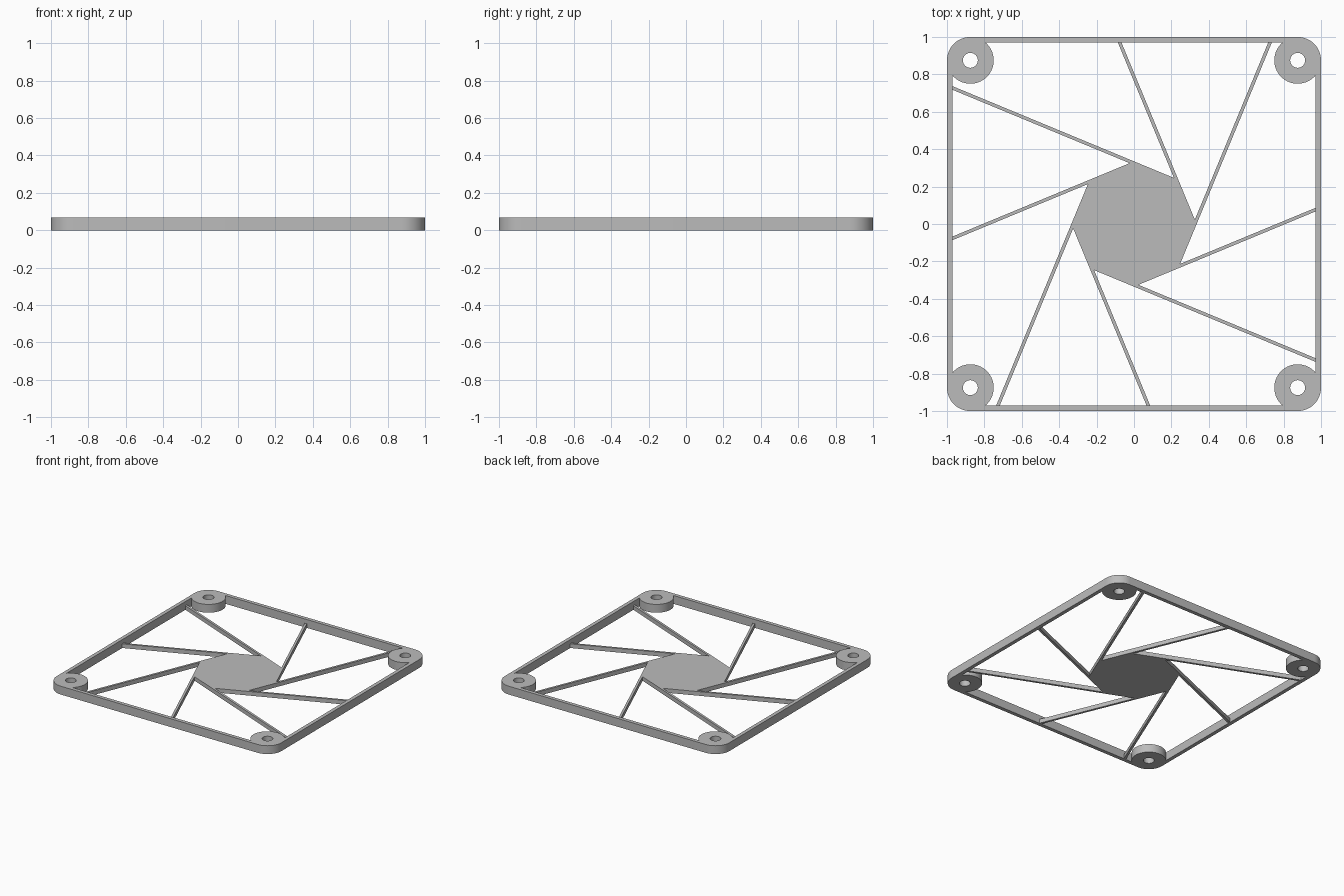
import bpy
from math import pi, cos, sin, tan, acos, radians

if "Cube" in bpy.data.objects:
    bpy.data.objects.remove(bpy.data.objects["Cube"])

FRAME_H, WEB_H = 0.067, 0.033
BOSS, BOSS_R, HOLE_R = 0.875, 0.125, 0.04   # boss centre offset, radius, screw hole
INNER = 0.97                                # inside face of the frame walls
HUB_R, SPOKE_W = 0.335, 0.018

grey = bpy.data.materials.new("grey")
grey.diffuse_color = (0.5, 0.5, 0.5, 1)
grey.use_nodes = True
grey.node_tree.nodes["Principled BSDF"].inputs["Base Color"].default_value = grey.diffuse_color


def arc(cx, cy, r, a0, a1, n):
    return [(cx + r * cos(a0 + (a1 - a0) * i / n),
             cy + r * sin(a0 + (a1 - a0) * i / n)) for i in range(n + 1)]


def plate(name, outlines, height):
    """Filled flat outlines (inner ones become holes), extruded up from z = 0."""
    curve = bpy.data.curves.new(name, 'CURVE')
    curve.dimensions, curve.fill_mode = '2D', 'BOTH'
    curve.extrude = height / 2
    for pts in outlines:
        s = curve.splines.new('POLY')
        s.points.add(len(pts) - 1)
        for p, (x, y) in zip(s.points, pts):
            p.co = (x, y, 0, 1)
        s.use_cyclic_u = True
    curve.materials.append(grey)
    ob = bpy.data.objects.new(name, curve)
    bpy.context.collection.objects.link(ob)
    ob.location.z = height / 2
    bpy.ops.object.select_all(action='DESELECT')
    ob.select_set(True)
    bpy.context.view_layer.objects.active = ob
    bpy.ops.object.convert(target='MESH')
    bpy.ops.object.shade_smooth_by_angle(angle=radians(30))


# Outer frame: rounded square with a drilled round boss in each corner
outer, inner, holes = [], [], []
a = acos((INNER - BOSS) / BOSS_R)
for k in range(4):
    t = k * pi / 2
    cx, cy = BOSS * 2 ** 0.5 * cos(t + pi / 4), BOSS * 2 ** 0.5 * sin(t + pi / 4)
    outer += arc(cx, cy, BOSS_R, t, t + pi / 2, 16)
    inner += arc(cx, cy, BOSS_R, t - a, t - 1.5 * pi + a, 32)
    holes.append(arc(cx, cy, HOLE_R, 0, 2 * pi, 32)[:-1])
plate("frame", [outer, inner] + holes, FRAME_H)

# Octagonal hub whose edges run on as eight spokes, ending inside the walls
apothem, half = HUB_R * cos(pi / 8), HUB_R * sin(pi / 8)
web = []
for k in range(8):
    t = pi / 8 + k * pi / 4
    n, d = (cos(t), sin(t)), (-sin(t), cos(t))

    def at(off, s):
        return (n[0] * off + d[0] * s, n[1] * off + d[1] * s)

    def wall(off):
        reach = INNER + 0.01
        s = min((reach - (1 if d[i] > 0 else -1) * n[i] * off) / abs(d[i]) for i in (0, 1))
        return at(off, s)

    web += [wall(apothem), wall(apothem - SPOKE_W), at(apothem - SPOKE_W, half + SPOKE_W)]
plate("hub_and_spokes", [web], WEB_H)
